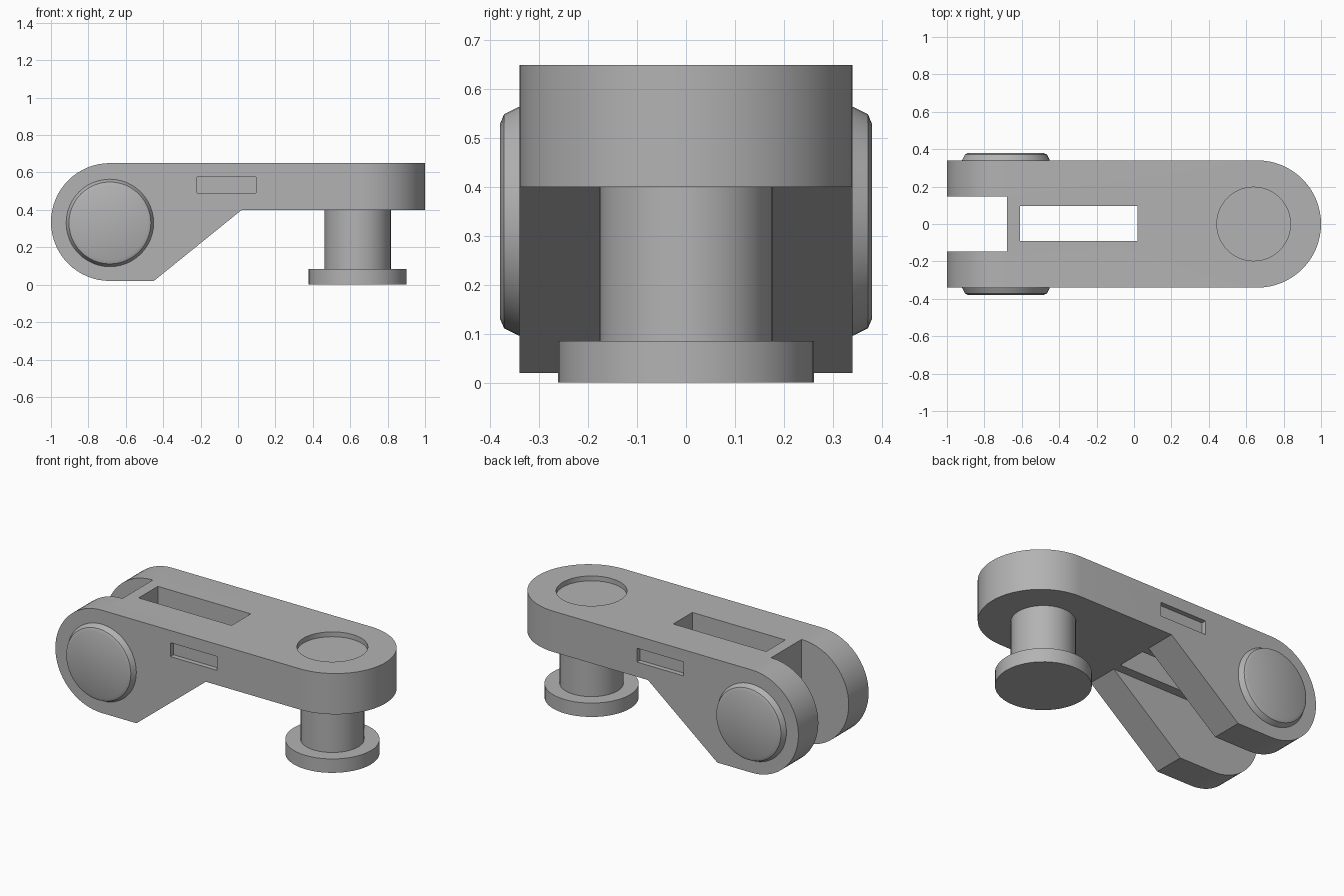
import bpy, bmesh, math
from mathutils import Matrix

cube = bpy.data.objects.get("Cube")
if cube:
    bpy.data.objects.remove(cube, do_unlink=True)

grey = bpy.data.materials.new("plain grey")
grey.use_nodes = True
colour = (0.45, 0.45, 0.45, 1)
grey.diffuse_color = colour
grey.node_tree.nodes["Principled BSDF"].inputs["Base Color"].default_value = colour


def finish(name, bm):
    bmesh.ops.recalc_face_normals(bm, faces=bm.faces)
    mesh = bpy.data.meshes.new(name)
    bm.to_mesh(mesh)
    bm.free()
    mesh.materials.append(grey)
    obj = bpy.data.objects.new(name, mesh)
    bpy.context.collection.objects.link(obj)
    return obj


def prism(name, points, depth):
    """Extrude a closed list of 3D points along the depth vector."""
    bm = bmesh.new()
    face = bm.faces.new([bm.verts.new(p) for p in points])
    out = bmesh.ops.extrude_face_region(bm, geom=[face])
    verts = [g for g in out["geom"] if isinstance(g, bmesh.types.BMVert)]
    bmesh.ops.translate(bm, verts=verts, vec=depth)
    return finish(name, bm)


def box(name, x0, x1, y0, y1, z0, z1):
    return prism(name, [(x0, y0, z0), (x1, y0, z0), (x1, y1, z0), (x0, y1, z0)],
                 (0, 0, z1 - z0))


def lathe(name, profile, matrix, sides=48):
    """Solid of revolution about z from (radius, height) pairs, then placed."""
    bm = bmesh.new()
    rings = [[bm.verts.new((r * math.cos(a), r * math.sin(a), h))
              for a in (math.tau * i / sides for i in range(sides))]
             for r, h in profile]
    bm.faces.new(rings[0])
    bm.faces.new(rings[-1])
    for low, high in zip(rings, rings[1:]):
        for i in range(sides):
            j = (i + 1) % sides
            bm.faces.new((low[i], low[j], high[j], high[i]))
    bm.transform(matrix)
    return finish(name, bm)


def boolean(obj, tool, operation="DIFFERENCE"):
    mod = obj.modifiers.new(tool.name, "BOOLEAN")
    mod.operation = operation
    mod.solver = "EXACT"
    mod.object = tool
    bpy.context.view_layer.objects.active = obj
    bpy.ops.object.modifier_apply(modifier=mod.name)
    bpy.data.objects.remove(tool, do_unlink=True)


def smooth(obj):
    bpy.ops.object.select_all(action="DESELECT")
    obj.select_set(True)
    bpy.context.view_layer.objects.active = obj
    bpy.ops.object.shade_smooth_by_angle(angle=math.radians(25))


def arc(cx, cy, radius, start, end, steps=32):
    return [(cx + radius * math.cos(a), cy + radius * math.sin(a))
            for a in (math.radians(start + (end - start) * i / steps)
                      for i in range(steps + 1))]


HALF, TOP, UNDER = 0.34, 0.65, 0.40
PIVOT_X, PIVOT_Z = -0.685, 0.335
POST_X = 0.64

# Arm: side outline with a round pivot end, trimmed by a round-ended plan
side = arc(PIVOT_X, PIVOT_Z, 0.315, 90, 270)
side += [(-0.45, 0.02), (0.02, UNDER), (1.2, UNDER), (1.2, TOP)]
arm = prism("arm", [(x, -HALF, z) for x, z in side], (0, 2 * HALF, 0))
plan = [(-1.2, -0.5), (0.66, -0.5)] + arc(0.66, 0, HALF, -90, 90)
plan += [(0.66, 0.5), (-1.2, 0.5)]
boolean(arm, prism("plan_trim", [(x, y, -0.2) for x, y in plan], (0, 0, 1.2)),
        "INTERSECT")

# Fork gap, underside channel and window through the plate
boolean(arm, box("channel", -1.2, 0.1, -0.147, 0.147, -0.2, UNDER))
boolean(arm, box("fork_gap", -1.2, -0.68, -0.147, 0.147, -0.1, 1))
boolean(arm, box("window", -0.61, 0.02, -0.09, 0.095, 0.3, 1))

# Shallow side recesses and round top recess
for s in (-1, 1):
    y0, y1 = sorted((s * 0.31, s * 0.5))
    boolean(arm, box("side_recess", -0.22, 0.095, y0, y1, 0.49, 0.575))
boolean(arm, lathe("top_recess", [(0.197, 0.62), (0.197, 0.8)],
                   Matrix.Translation((POST_X, 0, 0))))
smooth(arm)

# Post with flanged foot
post = lathe("post", [(0.262, 0), (0.262, 0.085), (0.177, 0.085), (0.177, 0.41)],
             Matrix.Translation((POST_X, 0, 0)))
smooth(post)

# Pivot caps on both cheeks
for s, name in ((-1, "front_pivot_cap"), (1, "back_pivot_cap")):
    place = Matrix.Translation((PIVOT_X, s * 0.33, PIVOT_Z - 0.005))
    place = place @ Matrix.Rotation(-s * math.pi / 2, 4, "X")
    smooth(lathe(name, [(0.234, 0), (0.234, 0.012), (0.219, 0.042), (0.2, 0.05)],
                 place))
